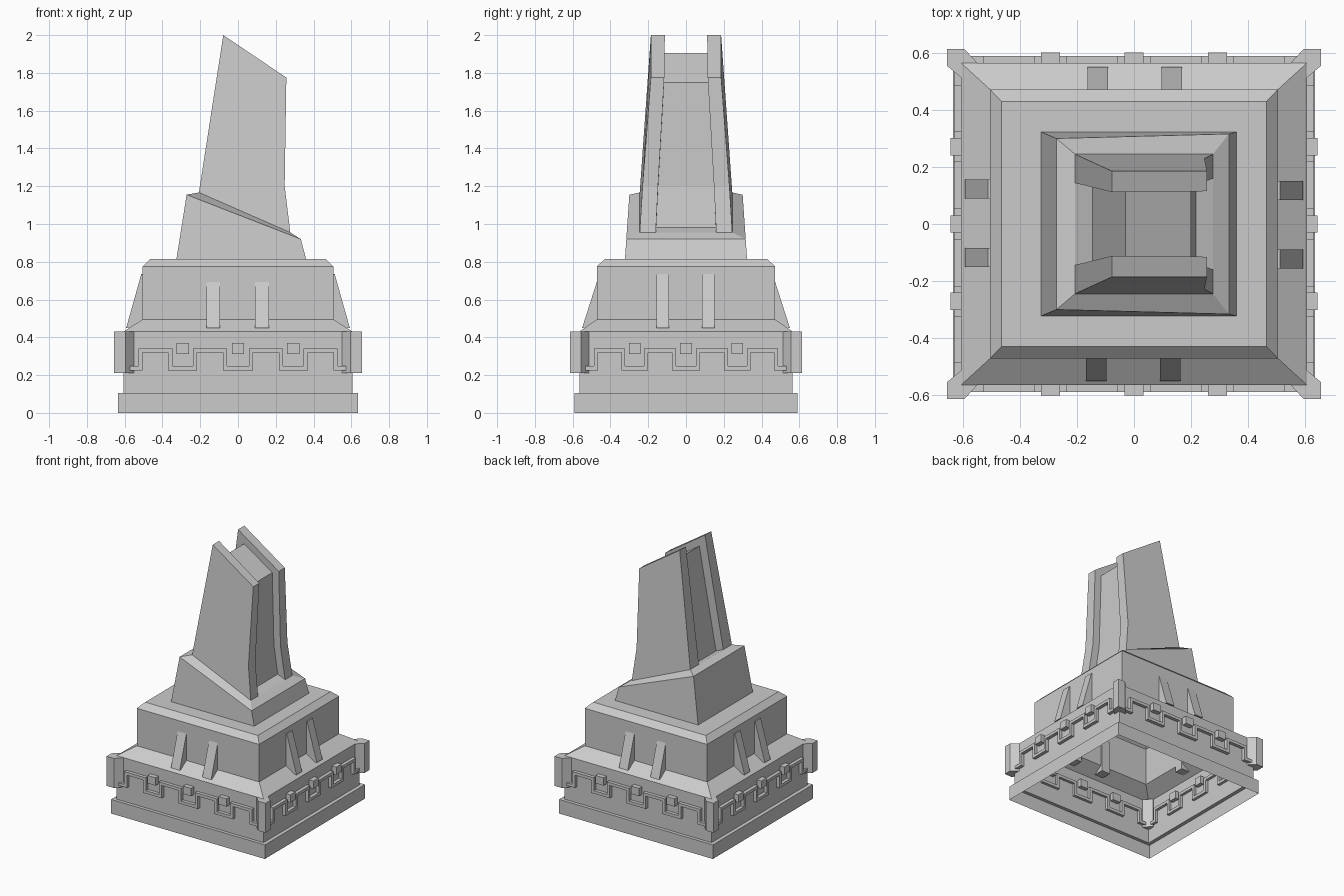
import bpy
from math import cos, sin, pi
from mathutils import Vector

cube = bpy.data.objects.get("Cube")
if cube:
    bpy.data.objects.remove(cube)

stone = bpy.data.materials.new("grey_stone")
stone.use_nodes = True
grey = (0.6, 0.6, 0.6, 1)
stone.diffuse_color = grey
bsdf = next(n for n in stone.node_tree.nodes if n.type == 'BSDF_PRINCIPLED')
bsdf.inputs["Base Color"].default_value = grey
bsdf.inputs["Roughness"].default_value = 0.8


def loft(name, rings, bottom=True, top=True):
    """Join rings of points, running counter-clockwise from the base up."""
    n = len(rings[0])
    verts = [tuple(p) for ring in rings for p in ring]
    faces = [(r * n + i, r * n + (i + 1) % n, (r + 1) * n + (i + 1) % n, (r + 1) * n + i)
             for r in range(len(rings) - 1) for i in range(n)]
    if bottom:
        faces.append(tuple(reversed(range(n))))
    if top:
        faces.append(tuple(range(len(verts) - n, len(verts))))
    mesh = bpy.data.meshes.new(name)
    mesh.from_pydata(verts, [], faces)
    mesh.materials.append(stone)
    obj = bpy.data.objects.new(name, mesh)
    bpy.context.collection.objects.link(obj)
    return obj


def rect(x, y, z):
    return [(-x, -y, z), (x, -y, z), (x, y, z), (-x, y, z)]


def slanted(x0, x1, y0, y1, z0, z1):
    """Four-sided ring whose left and right ends differ in height and width."""
    return [(x0, -y0, z0), (x1, -y1, z1), (x1, y1, z1), (x0, y0, z0)]


# Hollow stepped base, open underneath
WALL_X, WALL_Y = 0.607, 0.565
loft("base", [
    rect(0.635, 0.59, 0), rect(0.635, 0.59, 0.105),
    rect(WALL_X, WALL_Y, 0.105), rect(WALL_X, WALL_Y, 0.43),
    rect(0.505, 0.472, 0.495), rect(0.505, 0.472, 0.775),
    rect(0.465, 0.43, 0.815)], bottom=False)

# Corner posts
post = [(0.656, 0.614), (0.595, 0.614), (0.55, 0.565), (0.6, 0.508), (0.656, 0.555)]
for sx in (-1, 1):
    for sy in (-1, 1):
        outline = [(x * sx, y * sy) for x, y in post]
        if sx * sy < 0:
            outline.reverse()
        loft("corner_post", [[(x, y, z) for x, y in outline] for z in (0.21, 0.43)])


def on_side(k, u, out, z):
    """Place a point on wall k, by position along it and distance out from it."""
    wall, stretch = (WALL_X, 0.925) if k % 2 else (WALL_Y, 1)
    a = k * pi / 2
    u, v = u * stretch, -(wall + out)
    return (u * cos(a) - v * sin(a), u * sin(a) + v * cos(a), z)


def block(name, k, u, half, profile):
    """Extrude an (out, z) profile along wall k."""
    loft(name, [[on_side(k, u + s * half, o, z) for o, z in profile] for s in (-1, 1)])


# Stepped rail path, mirrored about the wall centre
LOW, HIGH, RAIL = 0.225, 0.32, 0.022
half_path = [(0.08, LOW), (0.08, HIGH), (0.217, HIGH), (0.217, LOW),
             (0.37, LOW), (0.37, HIGH), (0.505, HIGH), (0.505, LOW), (0.575, LOW)]
path = [Vector((-u, z)) for u, z in reversed(half_path)] + [Vector(p) for p in half_path]


def normal(i):
    d = (path[i + 1] - path[i]).normalized()
    return Vector((-d.y, d.x))


for k in range(4):
    rings = []
    for i, p in enumerate(path):
        if 0 < i < len(path) - 1:
            before, after = normal(i - 1), normal(i)
            shift = before if before.dot(after) > 0.5 else before + after
        else:
            shift = Vector((0, 1))
        q = p + shift * RAIL
        rings.append([on_side(k, p.x, -0.02, p.y), on_side(k, p.x, 0.025, p.y),
                      on_side(k, q.x, 0.025, q.y), on_side(k, q.x, -0.02, q.y)])
    loft("stepped_rail", rings)

    # Small square studs above the rail
    for u in (-0.293, 0, 0.293):
        block("stud", k, u, 0.033, [(-0.03, 0.312), (0.036, 0.312), (0.036, 0.37), (-0.03, 0.37)])

    # Sloping buttresses
    crest = 0.735 if k % 2 else 0.70
    for u in (-0.132, 0.127):
        block("buttress", k, u, 0.036,
              [(-0.105, 0.45), (-0.015, 0.45), (-0.095, crest), (-0.105, crest)])

# Slanted collar around the tower foot
collar_base = [(-0.326, -0.323, 0.815), (0.36, -0.323, 0.815),
               (0.36, 0.323, 0.815), (-0.326, 0.323, 0.815)]
loft("collar", [collar_base,
                slanted(-0.272, 0.333, 0.3, 0.316, 1.155, 0.92),
                slanted(-0.207, 0.277, 0.245, 0.245, 1.167, 0.955)], bottom=False)


# Tower side blades: (x, z, outer y, inner y) around the outline
blade = [(-0.207, 1.167, 0.245, 0.144), (0.277, 0.955, 0.245, 0.16),
         (0.247, 1.2, 0.23, 0.148), (0.256, 1.775, 0.186, 0.115),
         (-0.078, 2.0, 0.186, 0.112)]
for name, side in (("left_blade", 1), ("right_blade", -1)):
    outer = [(x, side * yo, z) for x, z, yo, yi in blade]
    inner = [(x, side * yi, z) for x, z, yo, yi in blade]
    loft(name, [outer, inner] if side > 0 else [inner, outer])

# Recessed core between the blades
core = [(-0.147, 1.135, 0.15), (0.218, 0.975, 0.165), (0.192, 1.2, 0.152),
        (0.2, 1.75, 0.12), (-0.03, 1.905, 0.12)]
loft("tower_core", [[(x, s * y, z) for x, z, y in core] for s in (1, -1)])
